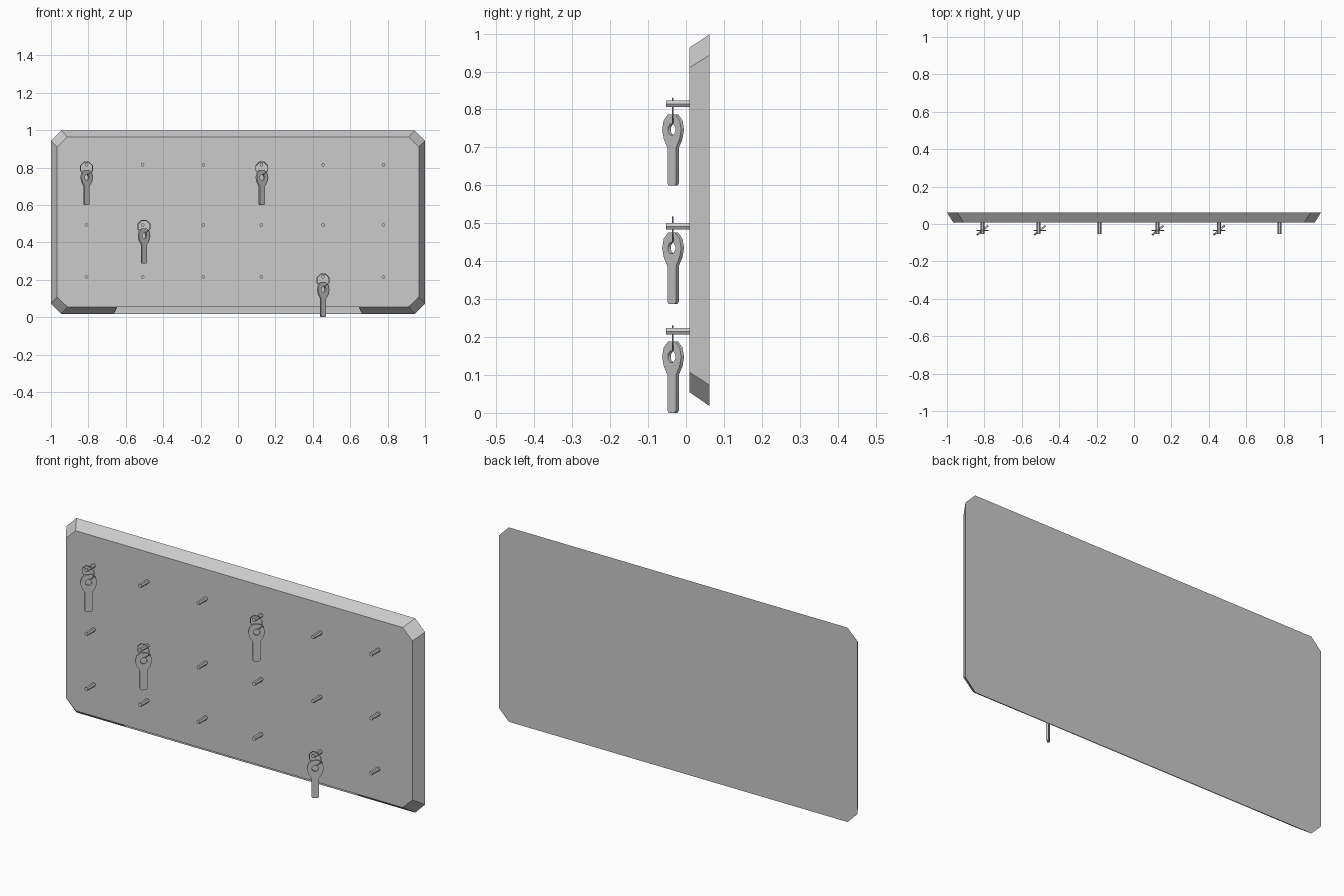
import bpy, bmesh
from math import radians, cos, sin, tau
from mathutils import Vector

old = bpy.data.objects.get("Cube")
if old:
    bpy.data.objects.remove(old, do_unlink=True)

grey = bpy.data.materials.new("plain grey")
grey.use_nodes = True
colour = (0.6, 0.6, 0.6, 1)
grey.diffuse_color = colour
grey.node_tree.nodes["Principled BSDF"].inputs["Base Color"].default_value = colour


def add_object(name, data, location=(0, 0, 0), rotation=(0, 0, 0)):
    if not data.materials:
        data.materials.append(grey)
    obj = bpy.data.objects.new(name, data)
    bpy.context.collection.objects.link(obj)
    obj.location, obj.rotation_euler = location, rotation
    return obj


def mesh_from(bm, name):
    mesh = bpy.data.meshes.new(name)
    bm.to_mesh(mesh)
    bm.free()
    return mesh


# Board: chamfered rectangle, narrower at the front, open along the bottom middle
def board_loop(bm, y, half, low, high, cut_x, cut_z, gap):
    right = [(gap, low), (half - cut_x, low), (half, low + cut_z),
             (half, high - cut_z), (half - cut_x, high)]
    points = right + [(-x, z) for x, z in reversed(right)]
    return [bm.verts.new((x, y, z)) for x, z in points]


bm = bmesh.new()
front = board_loop(bm, 0.009, 0.967, 0.055, 0.963, 0.055, 0.053, 0.645)
back = board_loop(bm, 0.062, 1.0, 0.018, 0.998, 0.055, 0.055, 0.665)
bm.faces.new(front)
bm.faces.new(list(reversed(back)))
for i in range(len(front) - 1):
    bm.faces.new((front[i], back[i], back[i + 1], front[i + 1]))
bmesh.ops.recalc_face_normals(bm, faces=bm.faces)
bm.normal_update()
if bm.faces[:][0].normal.y > 0:
    bmesh.ops.reverse_faces(bm, faces=bm.faces)
add_object("board", mesh_from(bm, "board"))

# Pegs: six-sided rods in a grid
bm = bmesh.new()
bmesh.ops.create_cone(bm, cap_ends=True, segments=6, radius1=0.01, radius2=0.01, depth=0.062)
for v in bm.verts:
    v.co = Vector((v.co.y, v.co.z, v.co.x))
corner = max(abs(v.co.x) for v in bm.verts)
if corner < 0.0095:  # keep the flat sides on top and bottom
    for v in bm.verts:
        v.co.x, v.co.z = v.co.z, v.co.x
bmesh.ops.recalc_face_normals(bm, faces=bm.faces)
peg_mesh = mesh_from(bm, "peg")
columns = (-0.81, -0.51, -0.185, 0.125, 0.455, 0.778)
rows = (0.815, 0.492, 0.215)
for r, z in enumerate(rows):
    for c, x in enumerate(columns):
        add_object(f"peg_{r + 1}_{c + 1}", peg_mesh, (x, -0.022, z))

# Key blade: flat outline with an eight-sided hole, extruded
half = [(0.012, 0), (0.0175, 0.006), (0.0175, 0.1), (0.032, 0.122),
        (0.039, 0.147), (0.033, 0.172), (0.015, 0.188)]
outline = half + [(-x, z) for x, z in reversed(half)]
hole = [(0.016 * cos(tau * (i + 0.5) / 8), 0.148 + 0.016 * sin(tau * (i + 0.5) / 8))
        for i in range(8)]
curve = bpy.data.curves.new("key_profile", "CURVE")
curve.dimensions = "2D"
curve.fill_mode = "BOTH"
curve.extrude = 0.005
for points in (outline, hole):
    spline = curve.splines.new("POLY")
    spline.points.add(len(points) - 1)
    for p, (x, z) in zip(spline.points, points):
        p.co = (x, z, 0, 1)
    spline.use_cyclic_u = True
profile = add_object("key_profile", curve)
bpy.context.view_layer.update()
evaluated = profile.evaluated_get(bpy.context.evaluated_depsgraph_get())
key_mesh = bpy.data.meshes.new_from_object(evaluated)
bpy.data.objects.remove(profile, do_unlink=True)

# Key ring: thin eight-sided loop
bm = bmesh.new()
loops = []
for i in range(8):
    a = tau * (i + 0.5) / 8
    loops.append([bm.verts.new((r * cos(a), y, r * sin(a)))
                  for r, y in ((0.037, 0), (0.0345, 0.0025), (0.032, 0), (0.0345, -0.0025))])
for i in range(8):
    p, q = loops[i], loops[(i + 1) % 8]
    for j in range(4):
        k = (j + 1) % 4
        bm.faces.new((p[j], q[j], q[k], p[k]))
bmesh.ops.recalc_face_normals(bm, faces=bm.faces)
ring_mesh = mesh_from(bm, "key_ring")

# Hang the keys, each turned a little to one side
for n, (x, z) in enumerate(((-0.81, 0.599), (0.127, 0.599), (-0.503, 0.287), (0.455, 0)), 1):
    add_object(f"key_{n}", key_mesh, (x, -0.034, z), (radians(90), 0, radians(40)))
    add_object(f"key_ring_{n}", ring_mesh, (x, -0.035, z + 0.198))
